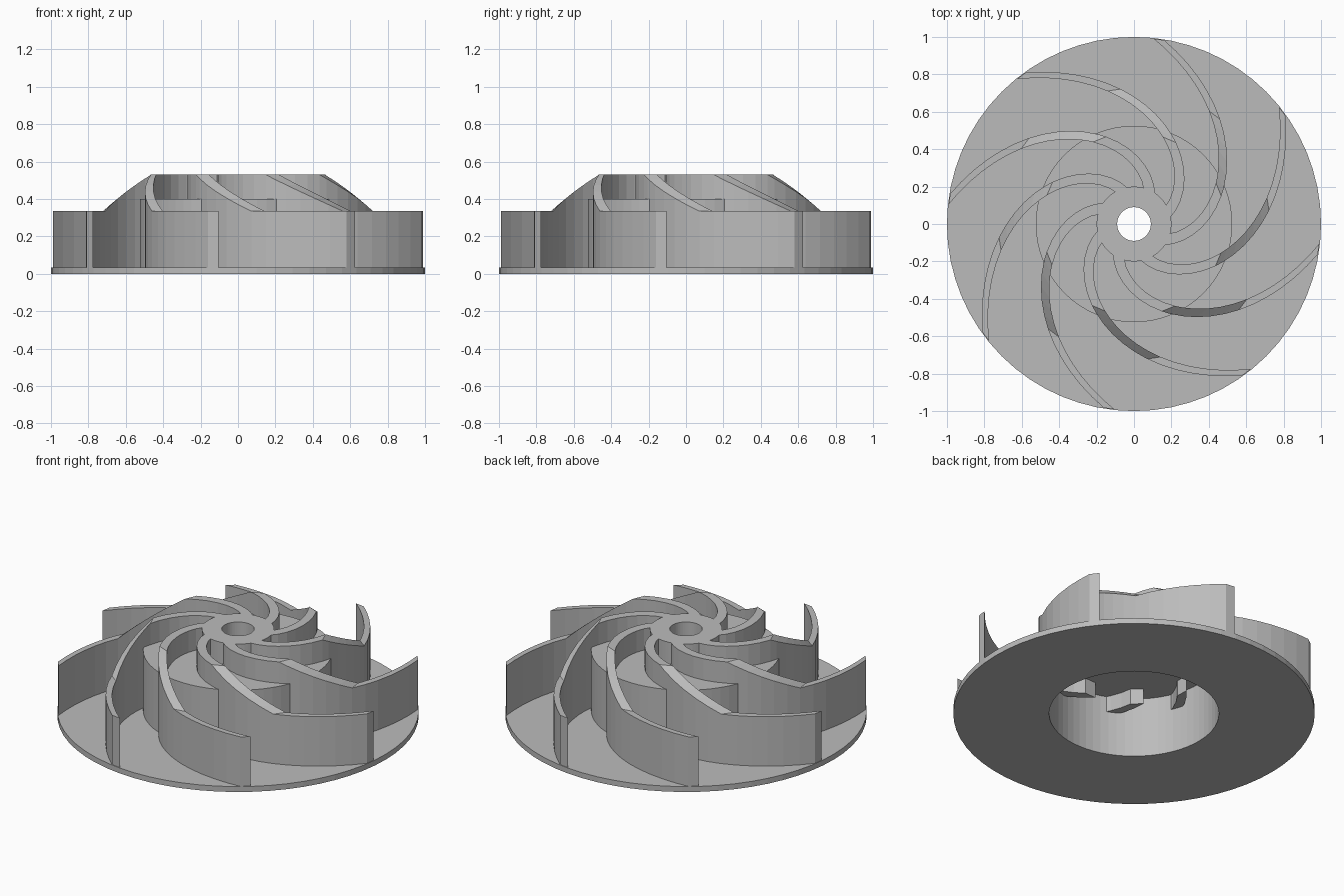
import bpy, bmesh, math

if "Cube" in bpy.data.objects:
    bpy.data.objects.remove(bpy.data.objects["Cube"])

grey = bpy.data.materials.new("plain_grey")
grey.diffuse_color = (0.5, 0.5, 0.5, 1)
grey.use_nodes = True
grey.node_tree.nodes["Principled BSDF"].inputs["Base Color"].default_value = grey.diffuse_color


def finish(name, bm):
    bmesh.ops.recalc_face_normals(bm, faces=bm.faces[:])
    me = bpy.data.meshes.new(name)
    bm.to_mesh(me)
    bm.free()
    me.materials.append(grey)
    ob = bpy.data.objects.new(name, me)
    bpy.context.collection.objects.link(ob)
    return ob


def revolve(name, profile, n):
    """Closed (radius, z) profile spun round the z axis."""
    bm = bmesh.new()
    rings = []
    for i in range(n):
        a = 2 * math.pi * i / n
        rings.append([bm.verts.new((r * math.cos(a), r * math.sin(a), z)) for r, z in profile])
    m = len(profile)
    for i in range(n):
        p, q = rings[i], rings[(i + 1) % n]
        for j in range(m):
            k = (j + 1) % m
            bm.faces.new((p[j], q[j], q[k], p[k]))
    return finish(name, bm)


def spiral_angle(r):
    """Angle of the blade centre line at a radius."""
    return math.radians(65.5 + 160.1 * (r - 0.2) - 52.9 * (r - 0.2) * (r - 0.506))


def blade_top(r):
    """Blade height: high near the eye, sloping down, then level."""
    t = min(max((r - 0.49) / (0.725 - 0.49), 0), 1)
    return 0.53 + t * (0.335 - 0.53)


def blade_part(bm, radii, z0, top, turn):
    rows = []
    for r in radii:
        a = spiral_angle(r)
        slope = (spiral_angle(r + 0.001) - spiral_angle(r - 0.001)) / 0.002
        thick = 0.058 - 0.028 * (r - 0.2) / 0.8
        # thickness measured square to the curve, turned into an angle
        half = thick / 2 * math.sqrt(1 + (r * slope) ** 2) / r
        row = []
        for s, z in ((-1, z0), (1, z0), (1, top(r)), (-1, top(r))):
            b = a + s * half + turn
            row.append(bm.verts.new((r * math.cos(b), r * math.sin(b), z)))
        rows.append(row)
    for p, q in zip(rows, rows[1:]):
        for j in range(4):
            k = (j + 1) % 4
            bm.faces.new((p[j], q[j], q[k], p[k]))
    bm.faces.new(rows[0])
    bm.faces.new(rows[-1])


def steps(a, b, n):
    return [a + (b - a) * i / n for i in range(n + 1)]


# back plate, hollow cup and bored hub in one turned body
revolve("plate_and_hub", [(0.47, 0), (1, 0), (1, 0.033), (0.525, 0.033), (0.525, 0.40),
                          (0.2, 0.40), (0.2, 0.53), (0.09, 0.53), (0.09, 0.365), (0.47, 0.365)], 64)

# eight curved blades
for i in range(8):
    turn = i * math.pi / 4
    bm = bmesh.new()
    # inner run over the cup
    blade_part(bm, steps(0.19, 0.49, 7) + [0.515], 0.39, blade_top, turn)
    # outer run standing on the plate
    blade_part(bm, steps(0.515, 0.725, 5) + steps(0.725, 0.996, 6)[1:], 0.02, blade_top, turn)
    # root showing inside the cup
    blade_part(bm, steps(0.36, 0.50, 3), 0.27, lambda r: 0.38, turn)
    finish("blade_%d" % (i + 1), bm)
